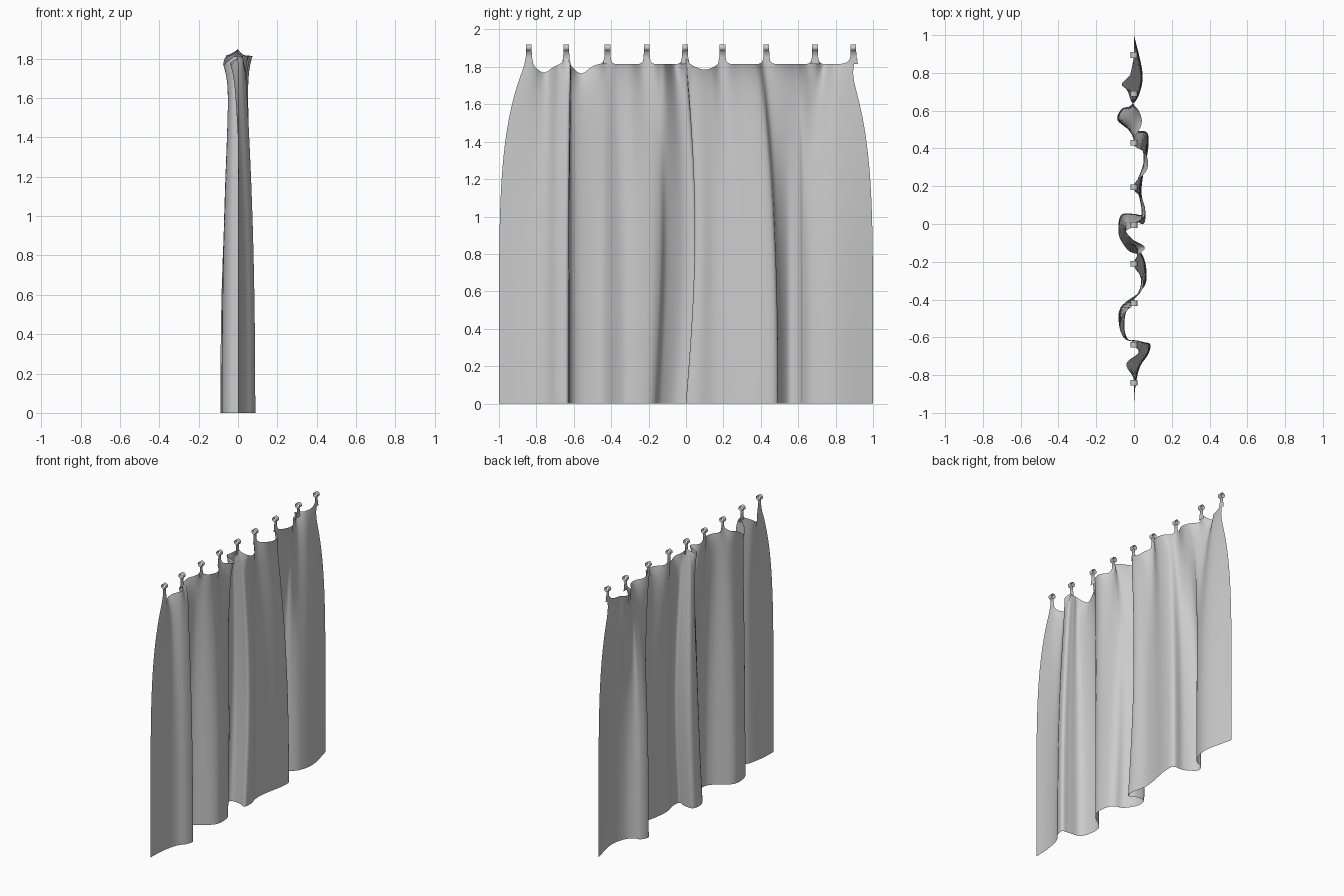
import bpy, bmesh, math

if "Cube" in bpy.data.objects:
    bpy.data.objects.remove(bpy.data.objects["Cube"])

HOOKS = [-0.84, -0.64, -0.42, -0.21, -0.005, 0.195, 0.43, 0.69, 0.895]

# fold cross-section: hem y, hem x, top y, top x
FOLDS = [
    (-1.0, 0, -.86, 0), (-.88, .005, -.82, 0), (-.76, .03, -.74, -.04),
    (-.69, .075, -.68, .03), (-.635, .085, -.625, .06), (-.625, .03, -.615, 0),
    (-.61, -.045, -.61, -.05), (-.54, -.078, -.54, -.075), (-.44, -.07, -.44, -.04),
    (-.36, .03, -.37, .03), (-.30, .065, -.30, .05), (-.21, .06, -.23, .01),
    (-.165, .03, -.17, .02), (-.14, -.03, -.12, .055), (-.06, -.08, -.06, -.05),
    (.02, -.07, -.01, -.06), (.02, 0, 0, 0), (0, .05, .01, .05),
    (.06, .06, .06, .06), (.16, .04, .14, .04), (.27, .05, .20, 0),
    (.40, .075, .29, .07), (.485, .068, .38, .06), (.495, -.01, .43, 0),
    (.55, -.087, .53, .04), (.61, -.065, .59, .03), (.625, -.02, .63, 0),
    (.68, .025, .72, -.075), (.80, .045, .79, -.02), (1.0, 0, .85, 0)]


def gauss(d, w):
    return math.exp(-(d / w) ** 2)


def spline(pts, steps):
    """Catmull-Rom through tuples of any length."""
    out = []
    for i in range(len(pts) - 1):
        a, b, c, d = (pts[max(0, min(len(pts) - 1, i + k))] for k in (-1, 0, 1, 2))
        for s in range(steps):
            t = s / steps
            out.append([.5 * (2 * q + (r - p) * t + (2 * p - 5 * q + 4 * r - u) * t * t
                              + (3 * q - p - 3 * r + u) * t ** 3)
                        for p, q, r, u in zip(a, b, c, d)])
    return out + [list(pts[-1])]


def grid_object(name, rows):
    bm = bmesh.new()
    vs = [[bm.verts.new(p) for p in row] for row in rows]
    for r0, r1 in zip(vs, vs[1:]):
        for i in range(len(r0) - 1):
            bm.faces.new((r0[i], r0[i + 1], r1[i + 1], r1[i]))
    for f in bm.faces:
        f.smooth = True
    me = bpy.data.meshes.new(name)
    bm.to_mesh(me)
    bm.free()
    ob = bpy.data.objects.new(name, me)
    bpy.context.collection.objects.link(ob)
    return ob


def cloth_point(col, v):
    by, bx, ty, tx = col
    # outer edges stay straight low down, inner folds drift evenly
    w = v ** (1.5 + 4 * abs(by) ** 2)
    y = by + (ty - by) * w
    y += .05 * math.sin(math.pi * v) * gauss(by + .05, .15)
    y += .07 * v ** 40 * max(0, (by - .8) / .2)
    # folds tighten below the heading and flare at the top edge
    x = (bx + (tx - bx) * v ** 4) * (1 - .45 * v * v * (1 - v ** 20))
    near = max(gauss(y - h, .03) for h in HOOKS)
    x *= 1 - near * v ** 30
    # top edge: slack dips between hooks, pulled up to a point at each hook
    edge = 1.815 - .045 * gauss(y + .76, .05) - .05 * gauss(y + .56, .05) \
        - .03 * gauss(y - .1, .06) + .015 * gauss(y - .92, .06)
    peak = max(gauss(y - h, .022) for h in HOOKS)
    return (x, y, v * edge + .035 * peak * v ** 40)


# curtain cloth
columns = spline(FOLDS, 6)
ROWS = 40
levels = [1 - (1 - r / ROWS) ** 1.6 for r in range(ROWS + 1)]
grid_object("curtain_cloth", [[cloth_point(c, v) for c in columns] for v in levels])

# hanging loops: tapered neck that closes into a small ring
for i, hy in enumerate(HOOKS):
    path = [(0, 1.815, .024), (0, 1.85, .017), (0, 1.885, .015)]
    for k in range(1, 13):
        a = -math.pi / 2 + 2 * math.pi * k / 12
        path.append((.018 * math.cos(a), 1.903 + .018 * math.sin(a), .015))
    grid_object(f"hanging_loop_{i + 1}",
                [[(x, hy + s * w, z) for s in (-1, 0, 1)] for x, z, w in path])
